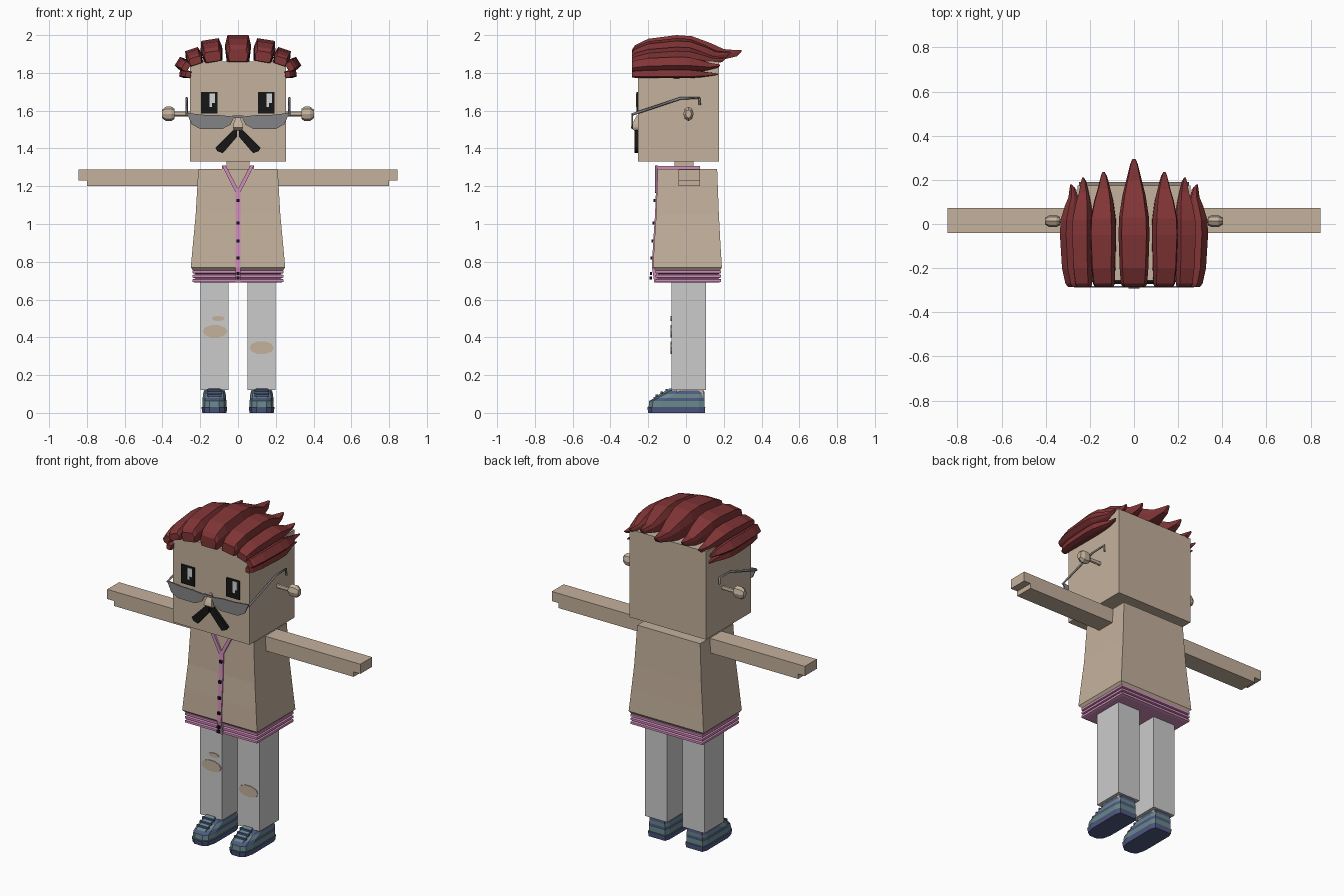
import bpy, bmesh, math
from mathutils import Matrix, Vector

cube = bpy.data.objects.get("Cube")
if cube:
    bpy.data.objects.remove(cube, do_unlink=True)


def material(name, *rgb):
    m = bpy.data.materials.new(name)
    m.use_nodes = True
    m.diffuse_color = (*rgb, 1)
    m.node_tree.nodes["Principled BSDF"].inputs["Base Color"].default_value = (*rgb, 1)
    return m


SKIN = material("warm beige", .55, .44, .335)
HAIR = material("dark red", .22, .035, .037)
BLACK = material("black", .008, .008, .008)
WHITE = material("eye white", .65, .67, .7)
TROUSER = material("pale grey", .6, .6, .6)
PINK = material("pink", .64, .27, .5)
GREY = material("glasses grey", .23, .23, .24)
BLUE = material("shoe blue", .075, .1, .22)
TEAL = material("shoe teal", .14, .24, .25)


def loft(name, rings, mats):
    """Skin equal-length rings together and cap both ends; one material per band."""
    bm = bmesh.new()
    loops = [[bm.verts.new(p) for p in ring] for ring in rings]
    n = len(rings[0])
    for i, (a, b) in enumerate(zip(loops, loops[1:])):
        for j in range(n):
            k = (j + 1) % n
            bm.faces.new((a[j], a[k], b[k], b[j])).material_index = min(i, len(mats) - 1)
    bm.faces.new(loops[0])
    bm.faces.new(loops[-1]).material_index = len(mats) - 1
    bmesh.ops.recalc_face_normals(bm, faces=bm.faces)
    me = bpy.data.meshes.new(name)
    bm.to_mesh(me)
    bm.free()
    for m in mats:
        me.materials.append(m)
    ob = bpy.data.objects.new(name, me)
    bpy.context.collection.objects.link(ob)
    return ob


def prism(name, pts, y0, y1, mat):
    """Extrude an x-z outline along y."""
    return loft(name, [[(x, y, z) for x, z in pts] for y in (y0, y1)], [mat])


def rect(x0, x1, y0, y1, z):
    return [(x0, y0, z), (x1, y0, z), (x1, y1, z), (x0, y1, z)]


def box(name, x0, x1, y0, y1, z0, z1, mat):
    return loft(name, [rect(x0, x1, y0, y1, z) for z in (z0, z1)], [mat])


def ellipse(cx, cz, rx, rz, n=10):
    return [(cx + rx * math.cos(t * math.tau / n), cz + rz * math.sin(t * math.tau / n)) for t in range(n)]


# Head and neck
box("head", -.255, .255, -.255, .175, 1.33, 1.86, SKIN)
box("neck", -.06, .06, -.06, .04, 1.27, 1.34, SKIN)

# Flared jacket body: z, half width, front, back
flare = [(.755, .238, -.16, .18), (.77, .25, -.175, .19), (.9, .238, -.168, .182),
         (1.05, .224, -.158, .174), (1.29, .21, -.15, .165)]
loft("jacket_body", [rect(-w, w, f, b, z) for z, w, f, b in flare], [SKIN])

# Ribbed hem made of three ridges
hem = []
for i in range(3):
    z = .69 + i * .023
    hem += [(z, .226), (z + .004, .24), (z + .017, .24), (z + .021, .226)]
loft("hem_ribs", [rect(-w, w, -w + .078, w - .054, z) for z, w in hem], [PINK])


def front(z):
    return -.15 - .028 * (1.29 - z) / .52


# Placket, buttons and collar
strip = [(.69, -.168), (.755, -.178), (.77, -.181), (.9, -.174), (1.05, -.164), (1.18, -.159)]
loft("placket", [rect(-.014, .014, y, y + .02, z) for z, y in strip], [PINK])
for z in (.713, .738, .82, .91, 1.005, 1.125):
    box("button", -.008, .008, front(z) - .012, front(z), z - .008, z + .008, BLACK)
for s in (-1, 1):
    prism("neckline_trim", [(0, 1.165), (s * .014, 1.17), (s * .085, 1.31), (s * .065, 1.31), (0, 1.187)],
          -.163, -.147, PINK)
    loft("collar_side", [rect(s * .06, s * .085, -.15, .075, 1.285),
                         rect(s * .06, s * .085, -.15, .075, 1.308)], [PINK])
box("collar_back", -.06, .06, .055, .075, 1.285, 1.308, PINK)

# Arms with a notched hand end, and ears on short stalks
for s in (-1, 1):
    prism("arm", [(s * x, z) for x, z in
                  ((.2, 1.2), (.8, 1.2), (.8, 1.23), (.845, 1.23), (.845, 1.288), (.2, 1.288))],
          -.04, .073, SKIN)
    ear = [(.25, .013), (.335, .013), (.335, .026), (.352, .038), (.382, .038), (.402, .022)]
    loft("ear", [[(s * x, .013 + y, z) for y, z in ellipse(0, 1.583, r * .72, r, 8)]
                 for x, r in ear], [SKIN])

# Eyes with highlights
for x in (-.197, .105):
    box("eye", x, x + .088, -.262, -.25, 1.585, 1.698, BLACK)
    prism("eye_highlight", [(x + .045, 1.62), (x + .06, 1.62), (x + .06, 1.64), (x + .075, 1.64),
                            (x + .075, 1.69), (x + .045, 1.69)], -.265, -.26, WHITE)

# Nose and moustache
loft("nose", [rect(-w, w, y, -.25, z) for z, w, y in
              ((1.495, .02, -.275), (1.51, .026, -.292), (1.53, .024, -.285), (1.575, .006, -.26))], [SKIN])
for s in (-1, 1):
    prism("moustache", [(s * x, z) for x, z in
                        ((.005, 1.505), (.028, 1.495), (.12, 1.402), (.108, 1.385), (.08, 1.375), (.005, 1.462))],
          -.272, -.25, BLACK)

# Half-moon glasses
for s in (-1, 1):
    prism("lens", [(s * x, z) for x, z in
                   ((.272, 1.588), (.18, 1.578), (.1, 1.577), (.02, 1.568), (.04, 1.525),
                    (.085, 1.502), (.2, 1.503), (.245, 1.528))], -.288, -.28, GREY)
    cu = bpy.data.curves.new("temple", "CURVE")
    cu.dimensions = "3D"
    cu.bevel_depth = .007
    cu.bevel_resolution = 0
    cu.use_fill_caps = True
    path = [(-.284, 1.58), (-.03, 1.665), (.07, 1.668), (.072, 1.63)]
    sp = cu.splines.new("POLY")
    sp.points.add(len(path) - 1)
    for p, (y, z) in zip(sp.points, path):
        p.co = (s * .272, y, z, 1)
    cu.materials.append(GREY)
    bpy.context.collection.objects.link(bpy.data.objects.new("temple", cu))
box("glasses_bridge", -.03, .03, -.288, -.28, 1.562, 1.574, GREY)

# Hair locks: y, bottom, top, width along the unit lock
lock = [(-.285, 0, .45, .75), (-.27, -.02, .62, .85), (-.2, -.02, .86, .93), (-.05, -.02, 1, 1),
        (.03, -.02, .96, .97), (.13, -.02, .7, .75), (.2, .08, .47, .5), (.27, .2, .43, .25), (.295, .38, .44, .1)]


def hair_lock(x, z, tilt, half, height, back):
    rot = Matrix.Rotation(math.radians(tilt), 3, "Y")
    rings = []
    for y, lo, hi, w in lock:
        y = y if y < 0 else y * back / .295
        mid = lo + (hi - lo) * .6
        section = [(-.85, lo), (-1, mid), (-.8, hi), (.8, hi), (1, mid), (.85, lo)]
        rings.append([rot @ Vector((a * w * half, y, h * height)) + Vector((x, 0, z)) for a, h in section])
    loft("hair_lock", rings, [HAIR])


hair_lock(0, 1.86, 0, .07, .14, .295)
for s in (-1, 1):
    hair_lock(s * .13, 1.86, s * 9, .058, .118, .235)
    hair_lock(s * .22, 1.845, s * 18, .044, .085, .21)
    hair_lock(s * .262, 1.825, s * 58, .033, .07, .18)
    hair_lock(s * .25, 1.79, s * 82, .022, .06, .17)

# Legs, ankles and shoes
for s in (-1, 1):
    c = s * .125
    box("trouser_leg", c - .074, c + .074, -.078, .107, .12, .7, TROUSER)
    box("ankle", c - .055, c + .055, -.05, .09, .06, .13, SKIN)

    def sole(z, toe, w, heel):
        return [(c + a * w, y, z) for a, y in ((-.85, heel), (-1, heel - .03), (-1, toe + .07), (-.8, toe + .02),
                                               (-.4, toe), (.4, toe), (.8, toe + .02), (1, toe + .07),
                                               (1, heel - .03), (.85, heel))]
    loft("shoe", [sole(0, -.2, .064, .1), sole(.03, -.205, .068, .102), sole(.032, -.198, .064, .098),
                  sole(.062, -.195, .063, .097), sole(.066, -.19, .063, .098), sole(.08, -.165, .062, .098),
                  sole(.1, -.125, .06, .098), sole(.118, -.09, .055, .096)],
         [BLUE, BLUE, TEAL, BLUE, BLUE, TEAL, BLUE])
    # Tongue and laces follow the sloping instep
    loft("shoe_tongue", [rect(c - .03, c + .03, y, y + .03, z) for y, z in
                         ((-.178, .078), (-.13, .105), (-.085, .13))], [TEAL])
    for i in range(3):
        y, z = -.155 + i * .026, .095 + i * .014
        box("lace", c - .038, c + .038, y - .006, y + .006, z - .008, z + .003, BLUE)

# Torn knee patches
for x, z, rx, rz in ((-.122, .432, .066, .034), (-.105, .5, .034, .014), (.125, .345, .065, .035)):
    prism("knee_tear", ellipse(x, z, rx, rz), -.082, -.075, SKIN)
